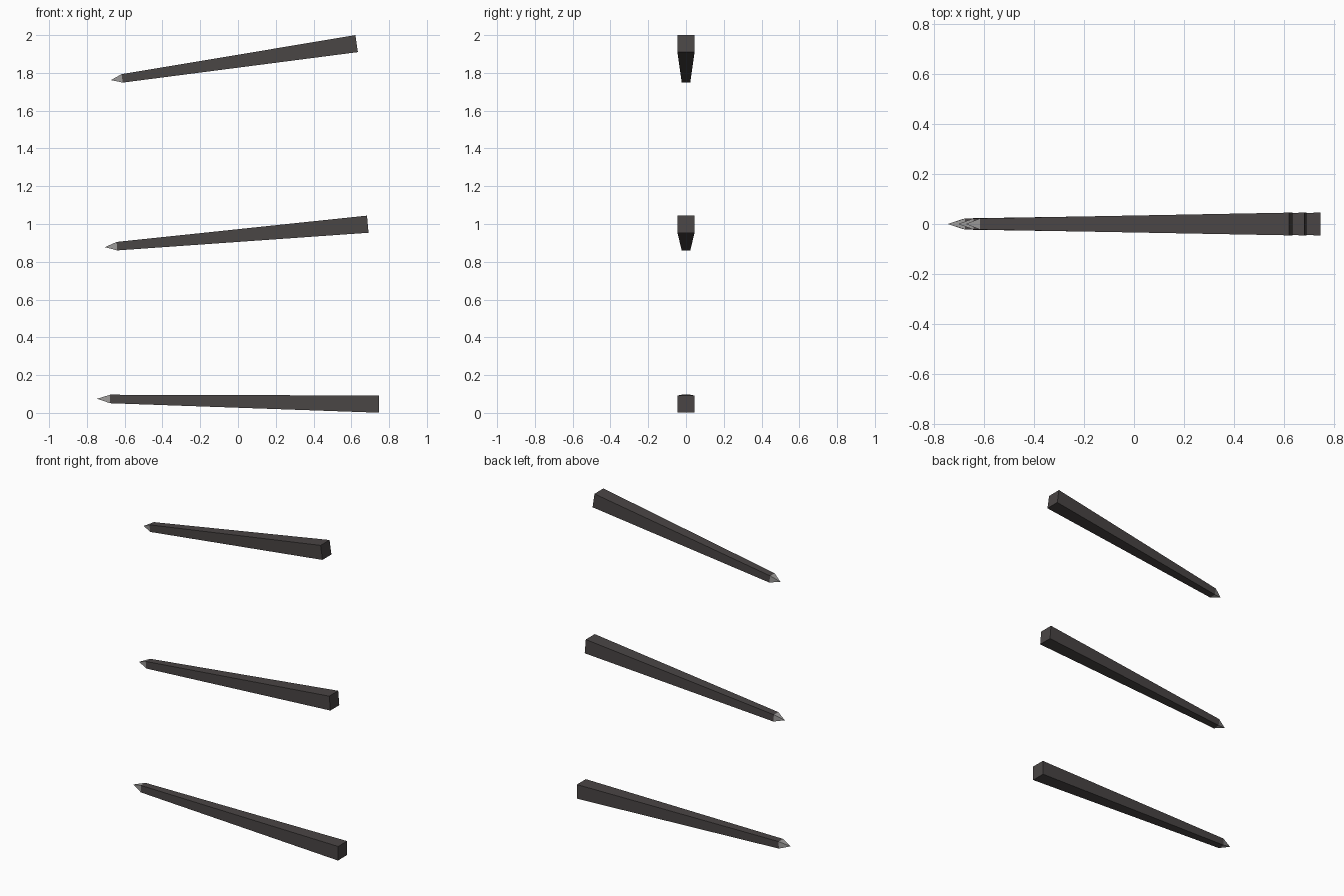
import bpy, math
from mathutils import Vector, Matrix

if "Cube" in bpy.data.objects:
    bpy.data.objects.remove(bpy.data.objects["Cube"])

def material(name, rgb):
    m = bpy.data.materials.new(name)
    m.diffuse_color = (*rgb, 1)
    m.use_nodes = True
    m.node_tree.nodes["Principled BSDF"].inputs["Base Color"].default_value = m.diffuse_color
    return m

DARK = material("dark_grey", (0.068, 0.060, 0.059))
STEEL = material("light_grey", (0.34, 0.33, 0.325))

BUTT, NECK = 0.0455, 0.0225   # half widths of the square section
TIP_SHARE = 0.046             # part of the length taken by the point


def tapered_bar(name, start, end, half_a, half_b, mat):
    """Four-sided bar from start to end with the given half widths."""
    axis = end - start
    root2 = math.sqrt(2)
    bpy.ops.mesh.primitive_cone_add(
        vertices=4, radius1=half_a * root2, radius2=half_b * root2,
        depth=axis.length)
    ob = bpy.context.object
    ob.name = name
    # square the section to the y axis, then lay it along the spike
    z = axis.normalized()
    y = Vector((0, 1, 0))
    x = y.cross(z)
    frame = Matrix((x, y, z)).transposed().to_4x4()
    ob.data.transform(Matrix.Translation((start + end) / 2) @ frame
                      @ Matrix.Rotation(math.pi / 4, 4, 'Z'))
    ob.data.materials.append(mat)


def spike(name, butt, point):
    butt, point = Vector((butt[0], 0, butt[1])), Vector((point[0], 0, point[1]))
    neck = point.lerp(butt, TIP_SHARE)
    tapered_bar(name + "_shaft", butt, neck, BUTT, NECK, DARK)
    tapered_bar(name + "_point", neck, point, NECK, 0, STEEL)


# three spikes stacked in height, each (x, z) of butt centre and point
spike("lower_spike", (0.746, 0.0465), (-0.746, 0.075))
spike("middle_spike", (0.687, 0.999), (-0.705, 0.877))
spike("upper_spike", (0.628, 1.955), (-0.673, 1.762))
